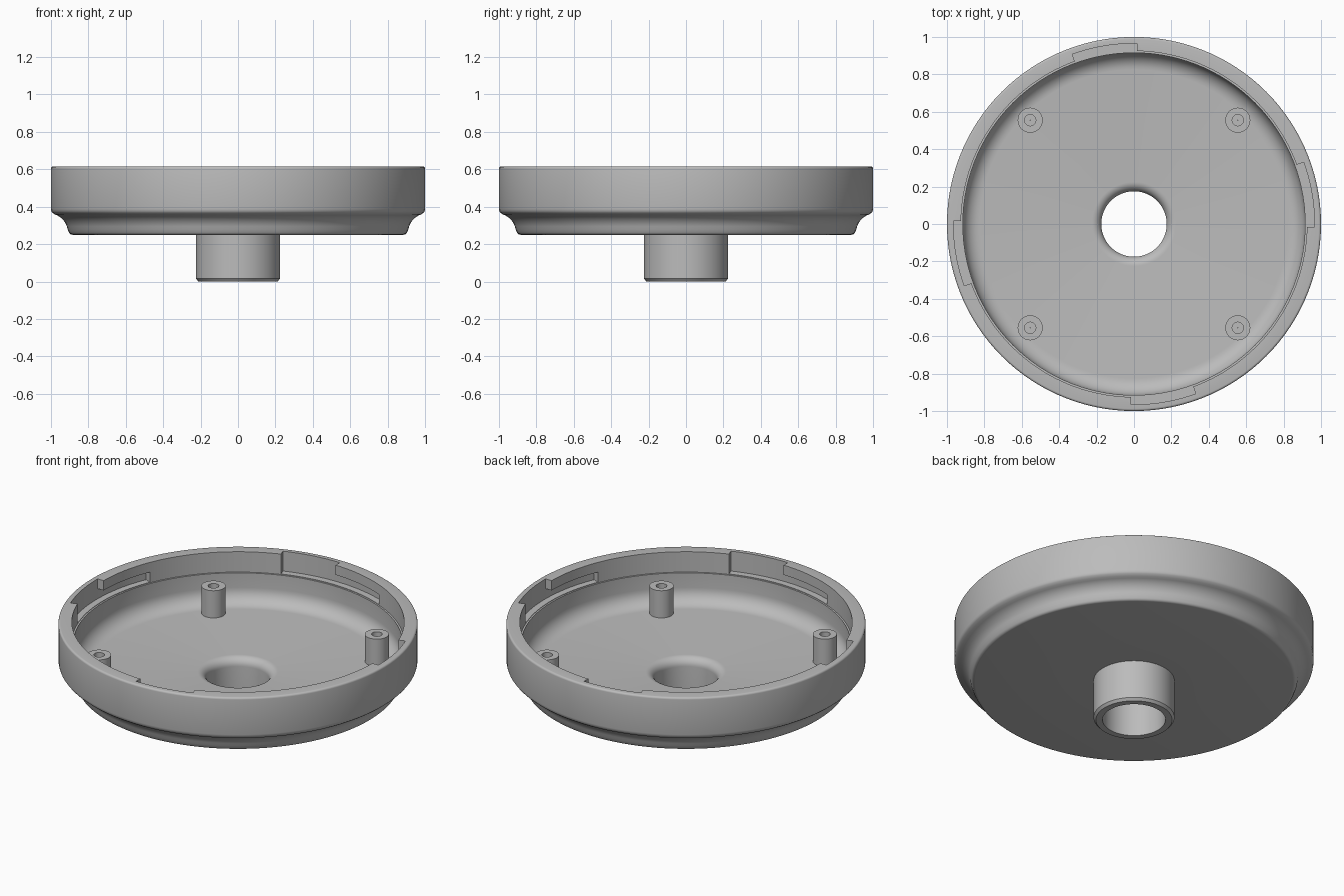
import bpy, bmesh
from math import cos, sin, pi, radians

cube = bpy.data.objects.get("Cube")
if cube:
    bpy.data.objects.remove(cube, do_unlink=True)

grey = bpy.data.materials.new("mid grey")
grey.use_nodes = True
grey.diffuse_color = (0.5, 0.5, 0.5, 1)
grey.node_tree.nodes["Principled BSDF"].inputs["Base Color"].default_value = (0.5, 0.5, 0.5, 1)


def make(name, bm):
    bmesh.ops.recalc_face_normals(bm, faces=bm.faces[:])
    mesh = bpy.data.meshes.new(name)
    bm.to_mesh(mesh)
    bm.free()
    mesh.materials.append(grey)
    obj = bpy.data.objects.new(name, mesh)
    bpy.context.collection.objects.link(obj)
    return obj


def lathe(name, profile, segments):
    """Spin a closed (radius, height) outline around z."""
    bm = bmesh.new()
    rings = [[bm.verts.new((r * cos(2 * pi * i / segments), r * sin(2 * pi * i / segments), z))
              for r, z in profile] for i in range(segments)]
    n = len(profile)
    for i in range(segments):
        a, b = rings[i], rings[(i + 1) % segments]
        for j in range(n):
            k = (j + 1) % n
            bm.faces.new((a[j], b[j], b[k], a[k]))
    return make(name, bm)


def sector(name, start, end, r0, r1, z0, z1, steps=12):
    """Curved block between two angles in degrees."""
    bm = bmesh.new()
    rows = []
    for i in range(steps + 1):
        t = radians(start + (end - start) * i / steps)
        rows.append([bm.verts.new((r * cos(t), r * sin(t), z))
                     for r, z in ((r0, z0), (r1, z0), (r1, z1), (r0, z1))])
    for a, b in zip(rows, rows[1:]):
        for j in range(4):
            k = (j + 1) % 4
            bm.faces.new((a[j], b[j], b[k], a[k]))
    bm.faces.new(rows[0])
    bm.faces.new(rows[-1])
    return make(name, bm)


def arc(cx, cz, rx, rz, start, end, steps=8):
    """Points on an elliptical fillet, angles in degrees."""
    return [(cx + rx * cos(radians(start + (end - start) * i / steps)),
             cz + rz * sin(radians(start + (end - start) * i / steps)))
            for i in range(steps + 1)]


def smooth(obj):
    bpy.ops.object.select_all(action='DESELECT')
    obj.select_set(True)
    bpy.context.view_layer.objects.active = obj
    bpy.ops.object.shade_smooth_by_angle(angle=radians(32))


# Dish with hollow stem: outside from the stem upward, then down the inside
outline = [(0.175, 0.0), (0.212, 0.0), (0.225, 0.015), (0.225, 0.25)]
outline += arc(0.885, 0.27, 0.02, 0.02, -90, -20, 4)
outline += arc(1.005, 0.262, 0.095, 0.1, 170, 105, 7)
outline += [(0.993, 0.369), (0.998, 0.376), (1.0, 0.388)]
outline += arc(0.988, 0.603, 0.012, 0.012, 0, 90, 4)
outline += [(0.925, 0.615), (0.925, 0.49), (0.915, 0.49)]
outline += arc(0.825, 0.40, 0.09, 0.09, 0, -90)
outline += arc(0.225, 0.26, 0.05, 0.05, 90, 180)
dish = lathe("dish", outline, 120)

# Four bayonet slots: an open entry and a run beneath the lip
for q in range(4):
    turn = 90 * q
    for start, end, top in ((89, 110, 0.7), (67, 89.5, 0.555)):
        cutter = sector("slot_cutter", start + turn, end + turn, 0.9, 0.965, 0.493, top)
        cutter.hide_render = True
        mod = dish.modifiers.new("slot", 'BOOLEAN')
        mod.operation = 'DIFFERENCE'
        mod.solver = 'EXACT'
        mod.object = cutter
        bpy.context.view_layer.objects.active = dish
        bpy.ops.object.modifier_apply(modifier=mod.name)
        bpy.data.objects.remove(cutter, do_unlink=True)
smooth(dish)

# Four screw bosses with blind holes
boss_outline = [(0.0005, 0.29), (0.067, 0.29), (0.067, 0.477),
                (0.03, 0.477), (0.03, 0.34), (0.0005, 0.34)]
for side, sx in (("left", 1), ("right", -1)):
    for end, sy in (("back", 1), ("front", -1)):
        boss = lathe(f"screw_boss_{end}_{side}", boss_outline, 32)
        boss.location = (0.555 * sx, 0.555 * sy, 0)
        smooth(boss)
